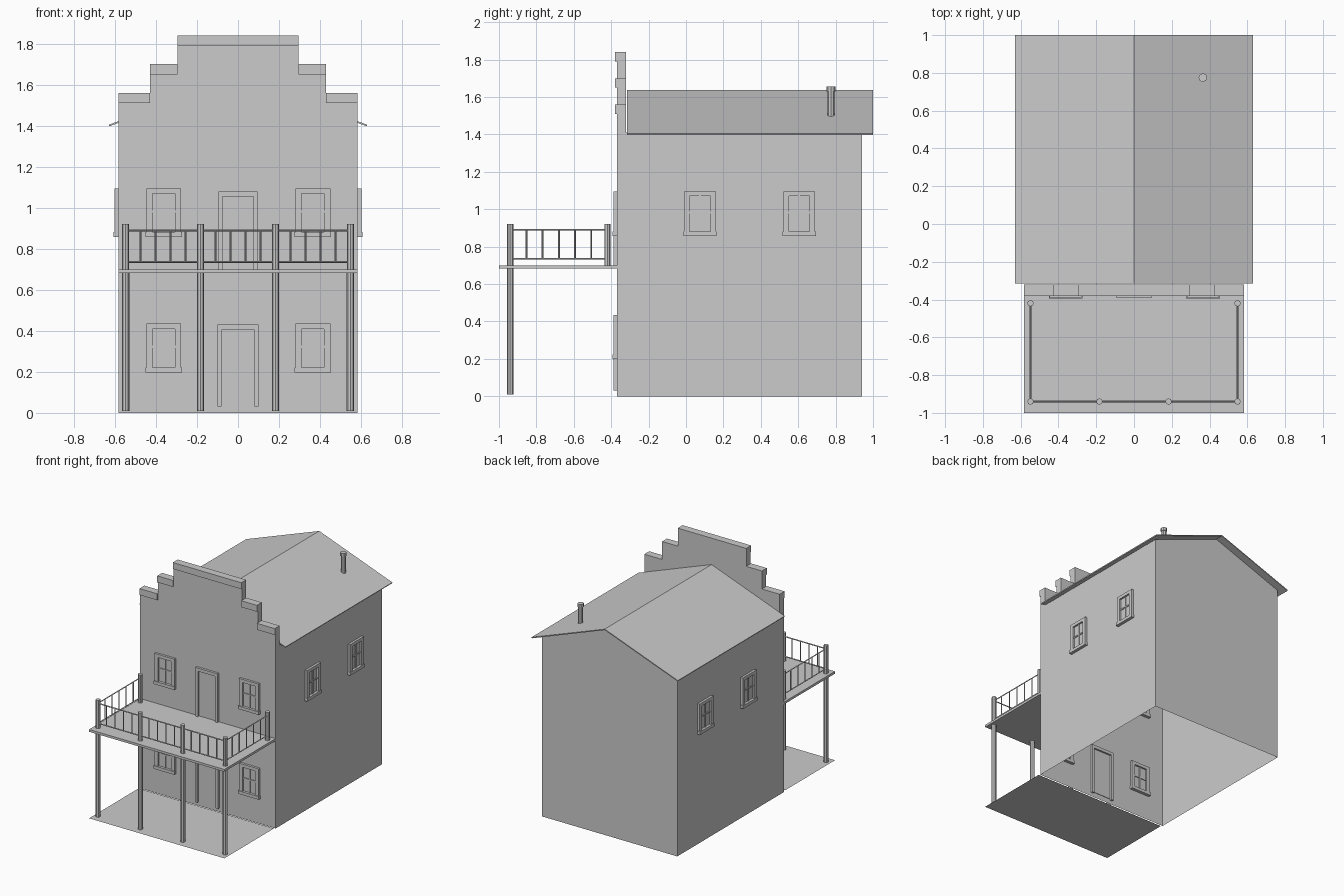
import bpy, bmesh, math
from mathutils import Vector

if "Cube" in bpy.data.objects:
    bpy.data.objects.remove(bpy.data.objects["Cube"])


def mesh_object(name, verts, faces):
    me = bpy.data.meshes.new(name)
    me.from_pydata(verts, [], faces)
    me.update()
    ob = bpy.data.objects.new(name, me)
    bpy.context.collection.objects.link(ob)
    return ob


def add_box(verts, faces, lo, hi):
    n = len(verts)
    verts += [(x, y, z) for x in (lo[0], hi[0]) for y in (lo[1], hi[1]) for z in (lo[2], hi[2])]
    for f in ((0, 1, 3, 2), (4, 6, 7, 5), (0, 4, 5, 1), (2, 3, 7, 6), (0, 2, 6, 4), (1, 5, 7, 3)):
        faces.append([n + i for i in f])


def boxes(name, items):
    v, f = [], []
    for lo, hi in items:
        add_box(v, f, lo, hi)
    return mesh_object(name, v, f)


def rod(name, a, b, r, sides=6):
    a, b = Vector(a), Vector(b)
    bpy.ops.mesh.primitive_cylinder_add(vertices=sides, radius=r, depth=(b - a).length, location=(a + b) / 2)
    ob = bpy.context.object
    ob.name = name
    ob.rotation_euler = (b - a).to_track_quat('Z', 'Y').to_euler()
    return ob


HW, FRONT, BACK, EAVE = 0.583, -0.37, 0.94, 1.41

# open-bottomed walls with a gable at the back
mesh_object("walls",
            [(-HW, FRONT, 0), (HW, FRONT, 0), (HW, BACK, 0), (-HW, BACK, 0),
             (-HW, FRONT, EAVE), (HW, FRONT, EAVE), (HW, BACK, EAVE), (-HW, BACK, EAVE), (0, BACK, 1.625)],
            [(0, 1, 5, 4), (1, 2, 6, 5), (2, 3, 7, 8, 6), (3, 0, 4, 7)])

# thin gable roof
roof = mesh_object("roof",
                   [(x, y, z) for y in (-0.315, 1.0) for x, z in ((-0.63, 1.405), (0, 1.637), (0.63, 1.405))],
                   [(0, 1, 4, 3), (1, 2, 5, 4)])
mod = roof.modifiers.new("thickness", 'SOLIDIFY')
mod.thickness = 0.008

# stepped false front
half = [(HW, EAVE), (HW, 1.56), (0.43, 1.56), (0.43, 1.70), (0.295, 1.70), (0.295, 1.84)]
outline = half + [(-x, z) for x, z in reversed(half)]
n = len(outline)
mesh_object("false_front",
            [(x, FRONT, z) for x, z in outline] + [(x, -0.32, z) for x, z in outline],
            [list(range(n))[::-1], list(range(n, 2 * n))] +
            [(i, (i + 1) % n, n + (i + 1) % n, n + i) for i in range(n)])

# cornice strips on the steps
trim = [((-0.295, -0.38, 1.79), (0.295, FRONT, 1.84))]
for s in (-1, 1):
    for a, b, z in ((0.43, HW, 1.56), (0.295, 0.43, 1.70)):
        trim.append(((min(s * a, s * b), -0.38, z - 0.05), (max(s * a, s * b), FRONT, z)))
boxes("cornice", trim)


# windows and doors: side 0 is the front, -1 / 1 are the side walls
def opening(name, side, u, w, z0, z1, sill=True, bar=0.03):
    out = 0.018
    parts = [(u - w, u - w + bar, z0, z1, out), (u + w - bar, u + w, z0, z1, out),
             (u - w + bar, u + w - bar, z1 - 0.025, z1, out),
             (u - w + bar, u + w - bar, z0 + 0.01, z1 - 0.025, 0.004)]
    if sill:
        mid = (z0 + z1) / 2
        parts += [(u - w - 0.004, u + w + 0.004, z0 - 0.012, z0 + 0.012, 0.024),
                  (u - 0.005, u + 0.005, z0 + 0.012, z1 - 0.025, 0.010),
                  (u - w + bar, u + w - bar, mid - 0.005, mid + 0.005, 0.011)]
    items = []
    for a, b, c, d, p in parts:
        if side == 0:
            items.append(((a, FRONT - p, c), (b, FRONT + p, d)))
        else:
            x = side * HW
            items.append(((x - p, a, c), (x + p, b, d)))
    boxes(name, items)


for z0, floor in ((0.21, "lower"), (0.87, "upper")):
    for x in (-0.362, 0.365):
        opening(floor + "_front_window", 0, x, 0.085, z0, z0 + 0.225)
for side in (-1, 1):
    for y in (0.075, 0.605):
        opening("side_window", side, y, 0.085, 0.87, 1.095)
opening("lower_door", 0, 0, 0.1, 0.03, 0.43, False, 0.02)
opening("upper_door", 0, 0, 0.095, 0.70, 1.08, False, 0.02)

# porch floor and balcony deck
mesh_object("porch_floor", [(-HW, -1, 0.008), (HW, -1, 0.008), (HW, -0.39, 0.008), (-HW, -0.39, 0.008)], [(0, 1, 2, 3)])
boxes("balcony_deck", [((-HW, -1, 0.682), (HW, FRONT, 0.70))])

# porch posts and railing posts
RX, RY, WY = 0.548, -0.94, -0.42
post_x = (-RX, -0.183, 0.183, RX)
for x in post_x:
    rod("porch_post", (x, RY, 0.01), (x, RY, 0.685), 0.018, 8)
    rod("railing_post", (x, RY, 0.70), (x, RY, 0.92), 0.017, 8)
for s in (-1, 1):
    rod("wall_railing_post", (s * RX, WY, 0.70), (s * RX, WY, 0.92), 0.017, 8)

# rails and balusters
runs = [((a, RY), (b, RY), 4) for a, b in zip(post_x, post_x[1:])]
runs += [((s * RX, RY), (s * RX, WY), 5) for s in (-1, 1)]
for a, b, count in runs:
    for z in (0.735, 0.89):
        rod("rail", (*a, z), (*b, z), 0.005, 4)
    for i in range(1, count + 1):
        p = Vector(a).lerp(Vector(b), i / (count + 1))
        rod("baluster", (p.x, p.y, 0.735), (p.x, p.y, 0.89), 0.005, 4)

# stove pipe
rod("stove_pipe", (0.365, 0.775, 1.48), (0.365, 0.775, 1.65), 0.018, 8)
rod("stove_pipe_cap", (0.365, 0.775, 1.63), (0.365, 0.775, 1.655), 0.023, 8)

# consistent normals
for ob in bpy.data.objects:
    if ob.name.startswith(("false_front", "walls")):
        bm = bmesh.new()
        bm.from_mesh(ob.data)
        bmesh.ops.recalc_face_normals(bm, faces=bm.faces)
        bm.to_mesh(ob.data)
        bm.free()
